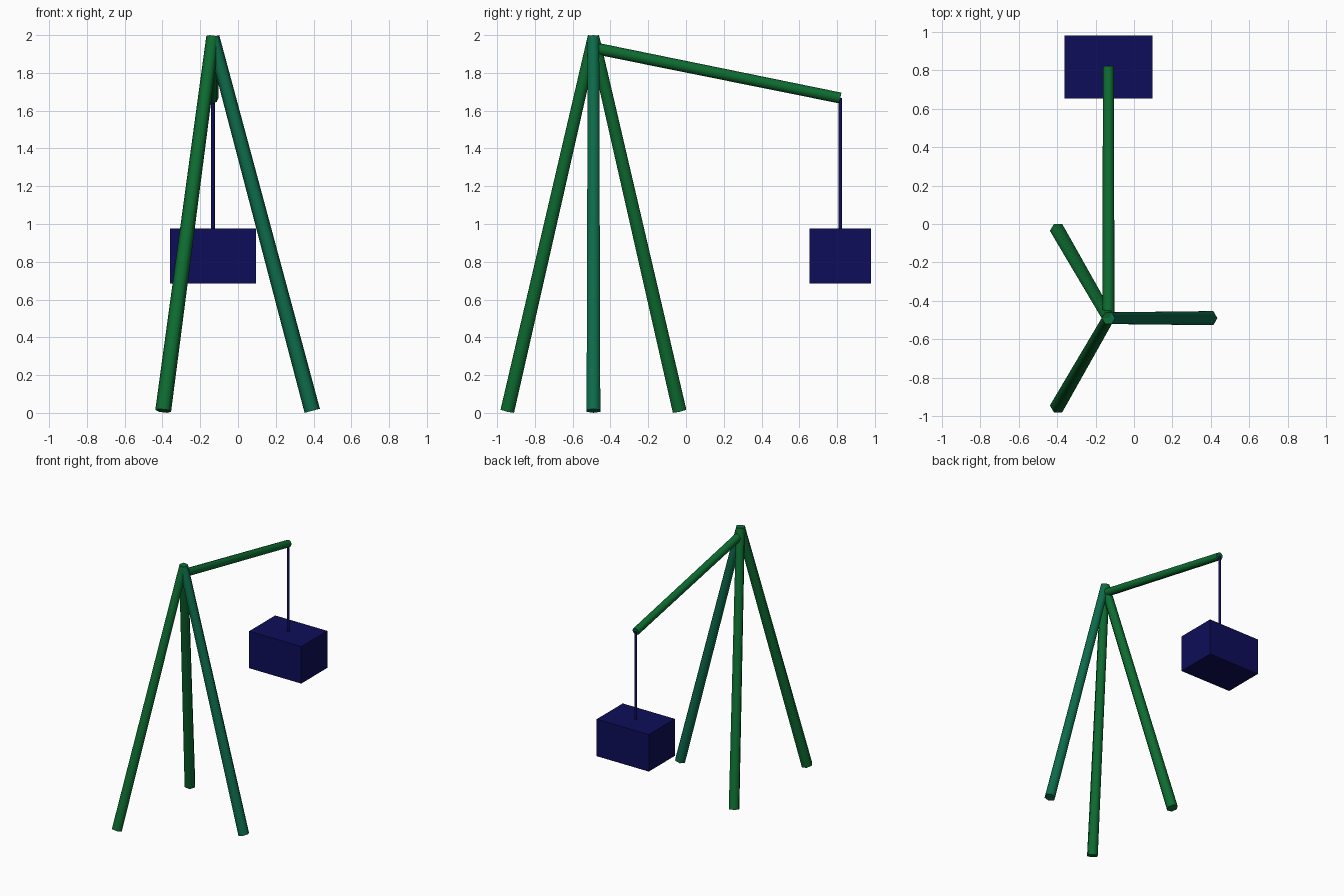
import bpy
from math import radians, sin, cos
from mathutils import Vector

if "Cube" in bpy.data.objects:
    bpy.data.objects.remove(bpy.data.objects["Cube"], do_unlink=True)


def material(name, rgb):
    m = bpy.data.materials.new(name)
    m.use_nodes = True
    m.diffuse_color = (*rgb, 1)
    m.node_tree.nodes["Principled BSDF"].inputs["Base Color"].default_value = (*rgb, 1)
    return m


green = material("green", (0.004, 0.15, 0.03))
teal = material("teal green", (0.004, 0.15, 0.07))
navy = material("navy", (0.004, 0.004, 0.1))


def pole(name, start, end, r_start, r_end, sides, mat, roll=0.0):
    """Tapered smooth pole between two points; roll turns its first corner."""
    start, end = Vector(start), Vector(end)
    axis = end - start
    bpy.ops.mesh.primitive_cone_add(vertices=sides, radius1=r_start, radius2=r_end,
                                    depth=axis.length)
    ob = bpy.context.object
    ob.name = name
    ob.rotation_mode = 'QUATERNION'
    turn = Vector((0, 0, 1)).rotation_difference(axis)
    ob.rotation_quaternion = turn @ Vector((0, 0, 1)).rotation_difference((0, 0, 1))
    ob.location = (start + end) / 2
    # corners start on +y, so spin the mesh to the wanted heading first
    for v in ob.data.vertices:
        x, y, z = v.co
        v.co = (x * cos(roll) - y * sin(roll), x * sin(roll) + y * cos(roll), z)
    ob.data.materials.append(mat)
    bpy.ops.object.shade_smooth_by_angle(angle=radians(65))
    return ob


# Tripod legs, spread evenly around the apex
CX, CY = -0.133, -0.49
SPREAD = 0.526
for name, heading, mat in (("left_leg", 0, teal), ("back_right_leg", 120, green),
                           ("front_right_leg", 240, green)):
    a = radians(heading)
    foot = (CX + SPREAD * cos(a), CY + SPREAD * sin(a), 0.011)
    pole(name, foot, (CX, CY, 1.991), 0.042, 0.035, 6, mat, a - radians(90))

# Boom reaching backwards from the apex
pole("boom", (CX, CY, 1.932), (CX, 0.817, 1.667), 0.031, 0.029, 8, green)

# Hanging cable and crate
pole("cable", (CX, 0.817, 0.95), (CX, 0.817, 1.667), 0.01, 0.01, 6, navy, radians(90))
bpy.ops.mesh.primitive_cube_add(size=1, location=(CX, 0.817, 0.83))
crate = bpy.context.object
crate.name = "crate"
crate.scale = (0.456, 0.326, 0.292)
crate.data.materials.append(navy)
